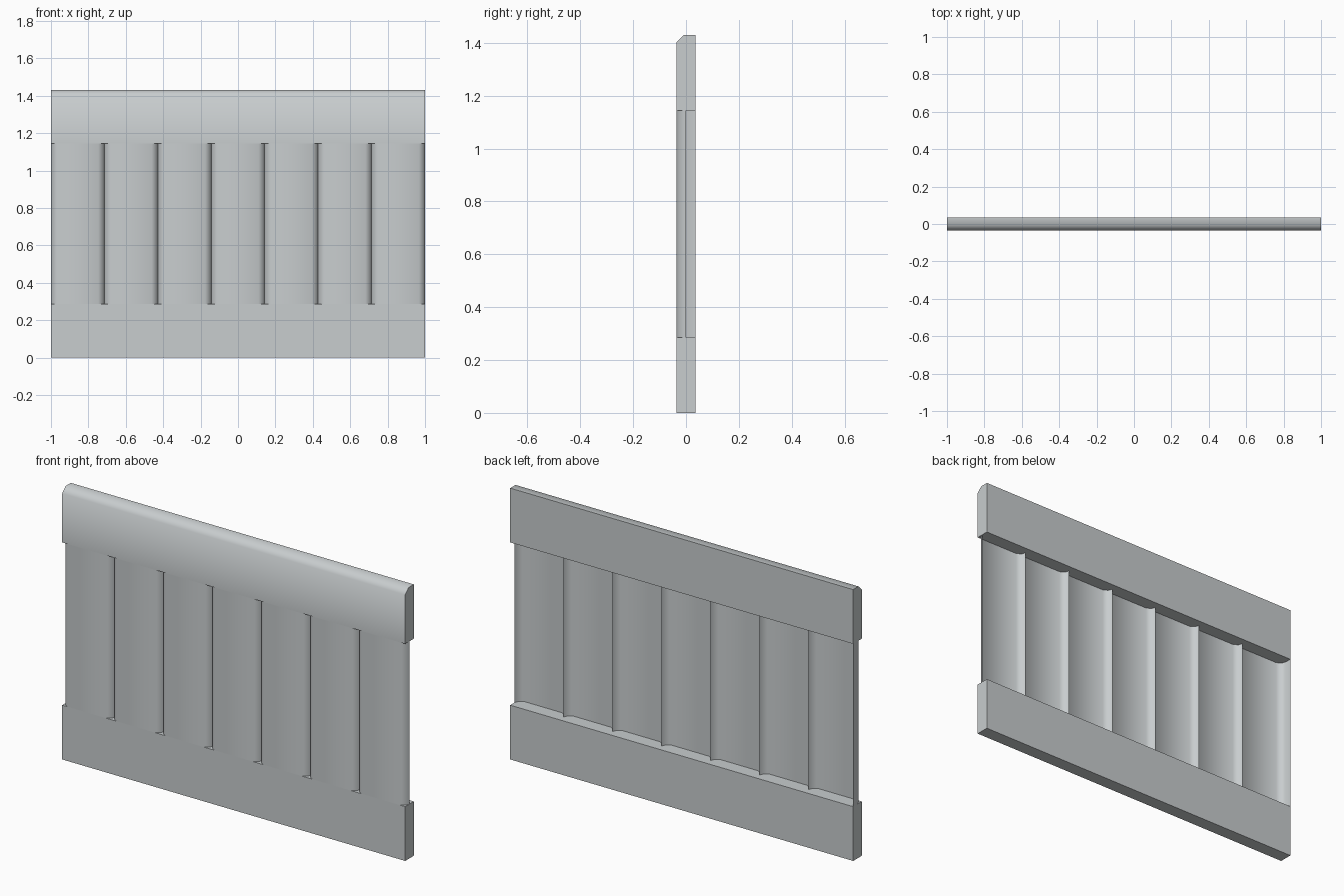
import bpy, bmesh, math

if "Cube" in bpy.data.objects:
    bpy.data.objects.remove(bpy.data.objects["Cube"])

W, D, H = 1.0, 0.036, 1.43        # half width, half depth, height
Z0, Z1 = 0.286, 1.144             # open band between the rails
N = 7                             # number of slats
PITCH = 2 * W / N

mat = bpy.data.materials.new("pale grey")
mat.diffuse_color = (0.58, 0.61, 0.62, 1)
mat.use_nodes = True
mat.node_tree.nodes["Principled BSDF"].inputs["Base Color"].default_value = mat.diffuse_color


def finish(name, bm):
    me = bpy.data.meshes.new(name)
    bm.to_mesh(me)
    bm.free()
    ob = bpy.data.objects.new(name, me)
    bpy.context.collection.objects.link(ob)
    me.materials.append(mat)
    bpy.ops.object.select_all(action='DESELECT')
    ob.select_set(True)
    bpy.context.view_layer.objects.active = ob
    bpy.ops.object.shade_smooth_by_angle(angle=math.radians(50))
    return ob


def rail(name, profile):
    """Solid rail: (y, z) profile swept along the full width."""
    bm = bmesh.new()
    face = bm.faces.new([bm.verts.new((-W, y, z)) for y, z in profile])
    ext = bmesh.ops.extrude_face_region(bm, geom=[face], use_keep_orig=True)
    bmesh.ops.translate(bm, vec=(2 * W, 0, 0),
                        verts=[v for v in ext["geom"] if isinstance(v, bmesh.types.BMVert)])
    bmesh.ops.recalc_face_normals(bm, faces=bm.faces)
    return finish(name, bm)


# rails: plain one below, chamfered front edge above
rail("bottom_rail", [(-D, 0), (D, 0), (D, Z0), (-D, Z0)])
C = 0.028
rail("top_rail", [(-D, Z1), (D, Z1), (D, H), (-D + C, H), (-D, H - C)])

# thin slatted sheet with rounded slats meeting in sharp grooves
half = [(0.0, 0.0), (0.009, -0.022), (0.033, -D)]
path = [(-W, D)]                  # short return wall on the left end
for i in range(N):
    x0 = -W + i * PITCH
    path += [(x0 + dx, y) for dx, y in half]
    path += [(x0 + PITCH - dx, y) for dx, y in reversed(half[1:])]
path.append((W, 0.0))

bm = bmesh.new()
low = [bm.verts.new((x, y, Z0)) for x, y in path]
top = [bm.verts.new((x, y, Z1)) for x, y in path]
for i in range(len(path) - 1):
    bm.faces.new((low[i], low[i + 1], top[i + 1], top[i]))
finish("slat_panel", bm)
